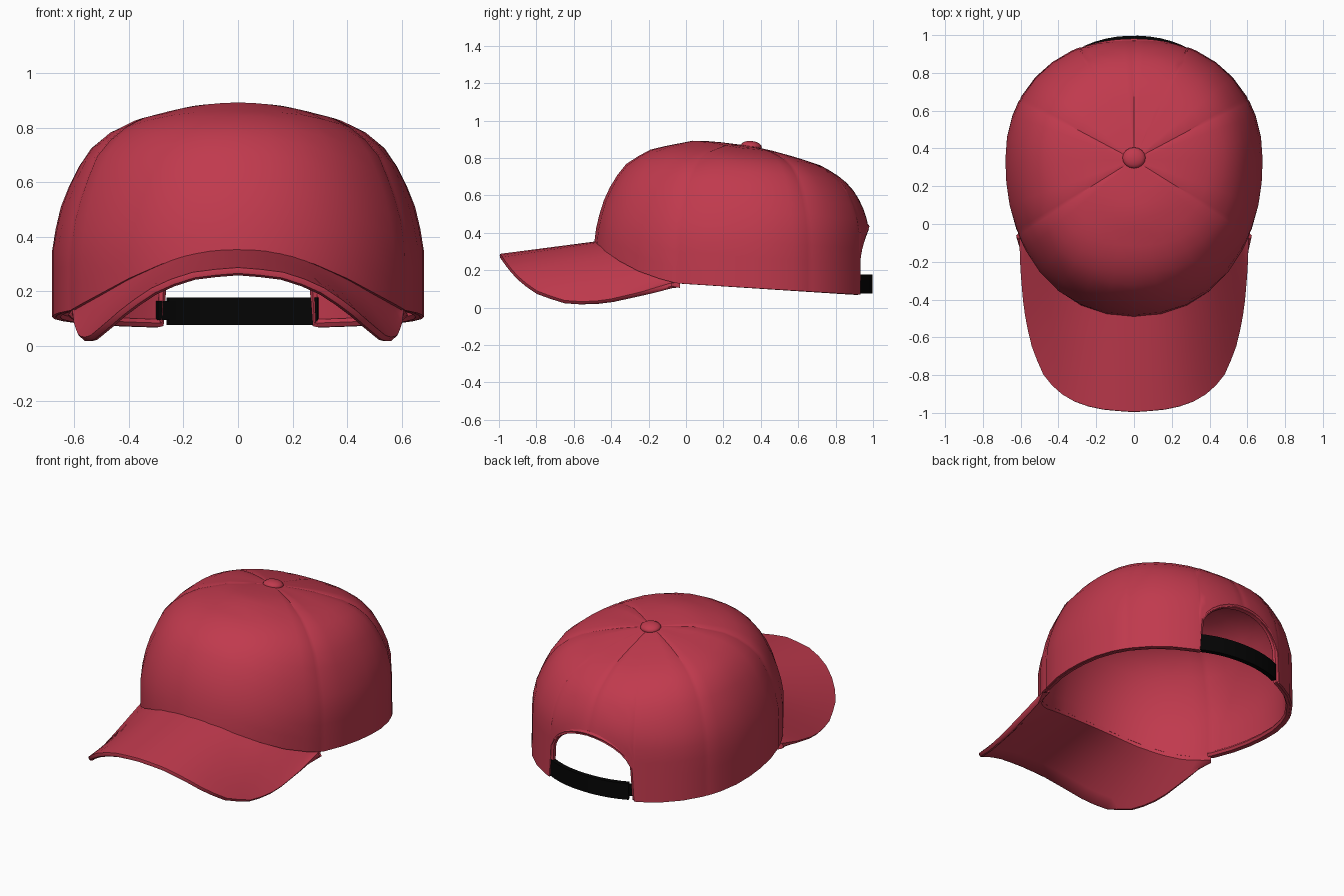
import bpy, bmesh, math
from mathutils import Vector

if "Cube" in bpy.data.objects:
    bpy.data.objects.remove(bpy.data.objects["Cube"])

CY = 0.34          # y of the crown apex
APEX_Z = 0.865


def material(name, rgb):
    m = bpy.data.materials.new(name)
    m.diffuse_color = (*rgb, 1)
    m.use_nodes = True
    m.node_tree.nodes["Principled BSDF"].inputs["Base Color"].default_value = m.diffuse_color
    return m


RED = material("red_cloth", (0.53, 0.042, 0.075))
BLACK = material("black_strap", (0.0015, 0.0015, 0.0015))


def lerp_table(table, x):
    for (x0, y0), (x1, y1) in zip(table, table[1:]):
        if x <= x1:
            return y0 + (y1 - y0) * max(0, (x - x0) / (x1 - x0))
    return table[-1][1]


def resample(pts, n):
    """Evenly spaced points along a polyline, both ends included."""
    d = [0]
    for a, b in zip(pts, pts[1:]):
        d.append(d[-1] + (b - a).length)
    out = []
    for k in range(n + 1):
        s = d[-1] * k / n
        i = next((j for j in range(1, len(d)) if d[j] >= s - 1e-9), len(d) - 1)
        f = (s - d[i - 1]) / max(d[i] - d[i - 1], 1e-9)
        out.append(pts[i - 1].lerp(pts[i], f))
    return out


def shell(name, columns, mat, thickness=0, apex=None):
    """Skin columns of points; with an apex, close them into a dome."""
    bm = bmesh.new()
    cols = [[bm.verts.new(p) for p in c] for c in columns]
    pairs = list(zip(cols, cols[1:]))
    if apex:
        pairs.append((cols[-1], cols[0]))
        tip = bm.verts.new(apex)
    for a, b in pairs:
        if apex:
            bm.faces.new((tip, a[0], b[0]))
        for j in range(len(a) - 1):
            bm.faces.new((a[j], a[j + 1], b[j + 1], b[j]))
    me = bpy.data.meshes.new(name)
    bm.to_mesh(me)
    bm.free()
    ob = bpy.data.objects.new(name, me)
    bpy.context.collection.objects.link(ob)
    if thickness:
        mod = ob.modifiers.new("thickness", 'SOLIDIFY')
        mod.thickness = thickness
        mod.offset = -1
    finish(ob, mat)


def finish(ob, mat):
    ob.data.materials.append(mat)
    bpy.ops.object.select_all(action='DESELECT')
    bpy.context.view_layer.objects.active = ob
    ob.select_set(True)
    for m in list(ob.modifiers):
        bpy.ops.object.modifier_apply(modifier=m.name)
    bpy.ops.object.shade_smooth_by_angle(angle=math.radians(40))


# Crown sections: distance from apex, height
FRONT = [(0, .865), (.16, .885), (.29, .895), (.52, .85), (.65, .78), (.73, .68), (.79, .55), (.82, .43), (.83, .35), (.83, .05)]
SIDE = [(0, .865), (.13, .86), (.24, .85), (.38, .82), (.47, .78), (.555, .71), (.613, .60), (.653, .50), (.681, .37), (.681, .05)]
BACK = [(0, .865), (.13, .836), (.26, .80), (.38, .76), (.46, .715), (.54, .65), (.59, .57), (.62, .50), (.638, .42), (.645, .05)]
RIM = [(-.49, .35), (-.4, .275), (-.3, .215), (-.2, .17), (-.05, .13), (.91, .07)]
SEAMS = [58, 118, 180, 242, 302]
ARCH = 26.4        # half angle of the back opening


def radius(deg):
    t = math.radians(deg)
    ry = .83 if math.cos(t) > 0 else .645
    e = 2.15
    return (abs(math.sin(t) / .681) ** e + abs(math.cos(t) / ry) ** e) ** (-1 / e)


def plan(deg, r):
    t = math.radians(deg)
    return r * math.sin(t), CY - r * math.cos(t)


def rim_height(deg):
    a = abs(180 - deg % 360) / ARCH
    if a <= 1:
        return .21 + .21 * math.sqrt(1 - a * a)
    return lerp_table(RIM, plan(deg, radius(deg))[1])


def crown_column(deg, rows=15):
    c = math.cos(math.radians(deg))
    w = abs(c) ** 1.4
    end = FRONT if c > 0 else BACK
    R, rim = radius(deg), rim_height(deg)
    prof = []
    for (ra, za), (rb, zb) in zip(SIDE, end):
        ratio = ra / .681 * (1 - w) + rb / end[-1][0] * w
        p = Vector((ratio * R, za * (1 - w) + zb * w))
        if p.y < rim and prof:
            q = prof[-1]
            prof.append(q.lerp(p, (q.y - rim) / (q.y - p.y)))
            break
        prof.append(p)
    out = []
    for r, z in resample(prof, rows)[1:]:
        if deg in SEAMS:                       # stitched groove
            z -= .0025 * min(1, r / .2) if z > .6 else 0
            r *= .9955
        x, y = plan(deg, r)
        out.append(Vector((x, y, z)))
    return out


# Crown with seams and an arched back opening
angles = set(SEAMS) | {s + d for s in SEAMS for d in (-1.2, 1.2)}
angles |= {180 + s * a for s in (-1, 1) for a in (27, 26.4, 25.4, 23, 19.5, 15, 10, 5)}
angles |= {a for a in range(0, 360, 10)
           if abs(a - 180) > 29 and min(abs(a - s) for s in SEAMS) > 3}
angles = sorted(angles)
shell("crown", [crown_column(a) for a in angles], RED, .022, (0, CY, APEX_Z))

# Rounded hem along the crown rim and around the opening
H = .017
curve = bpy.data.curves.new("hem", 'CURVE')
curve.dimensions = '3D'
curve.bevel_depth = H
curve.bevel_resolution = 1
path = [a for a in angles if 50 < a < 310]
spline = curve.splines.new('POLY')
spline.points.add(len(path) - 1)
for pt, a in zip(spline.points, path):
    x, y = plan(a, radius(a) - H - .004)
    pt.co = (x, y, rim_height(a) + H * .8, 1)
hem = bpy.data.objects.new("hem", curve)
bpy.context.collection.objects.link(hem)
bpy.context.view_layer.objects.active = hem
hem.select_set(True)
bpy.ops.object.convert(target='MESH')
finish(bpy.context.object, RED)

# Curved visor with a rounded edge, lofted from the crown rim to its outer edge
half = [(0, -.997, .287), (.15, -.987, .275), (.29, -.957, .23), (.41, -.888, .15),
        (.49, -.788, .08), (.55, -.63, .03), (.585, -.45, .034), (.602, -.25, .08), (.608, -.08, .132)]
edge = [Vector((-x, y, z)) for x, y, z in half[:0:-1]] + [Vector(p) for p in half]
K = 32
T = .03            # visor thickness
outer = resample(edge, K)
visor = []
for k, o in enumerate(outer):
    deg = -58 + 116 * k / K
    x, y = plan(deg, radius(deg) - .024)
    inner = Vector((x, y, rim_height(deg) + .006))
    along = outer[min(k + 1, K)] - outer[max(k - 1, 0)]
    out = (o - inner).normalized()
    down = out.cross(along).normalized()
    if down.z > 0:
        down = -down
    nose = [o - out * .003, o + down * T * .25, o + down * T * .7, o + down * T - out * .012]
    top = [inner.lerp(nose[0], j / 6) for j in range(7)]
    low = inner + Vector((0, 0, -T))
    visor.append(top + nose[1:] + [nose[3].lerp(low, j / 6) for j in range(1, 7)] + [inner])
shell("visor", visor, RED)


# Adjustable strap across the opening, bowed out in the middle
def strap(name, a0, a1, grow, z0, z1, thick, n=10):
    cols = []
    for k in range(n + 1):
        deg = a0 + (a1 - a0) * k / n
        bow = grow - .018 * ((deg - 180) / 27) ** 2
        x, y = plan(deg, radius(deg) + bow)
        cols.append([Vector((x, y, z1)), Vector((x, y, z0))])
    shell(name, cols, BLACK, thick)


strap("strap", 152.5, 203.5, .012, .076, .178, .028)
strap("strap_tail", 200, 208, -.002, .095, .165, .018, 3)

# Button on top
bpy.ops.mesh.primitive_uv_sphere_add(segments=16, ring_count=8, radius=1, location=(0, .35, .863))
button = bpy.context.object
button.name = "top_button"
button.scale = (.061, .056, .028)
button.rotation_euler = (-.12, 0, 0)
finish(button, RED)
